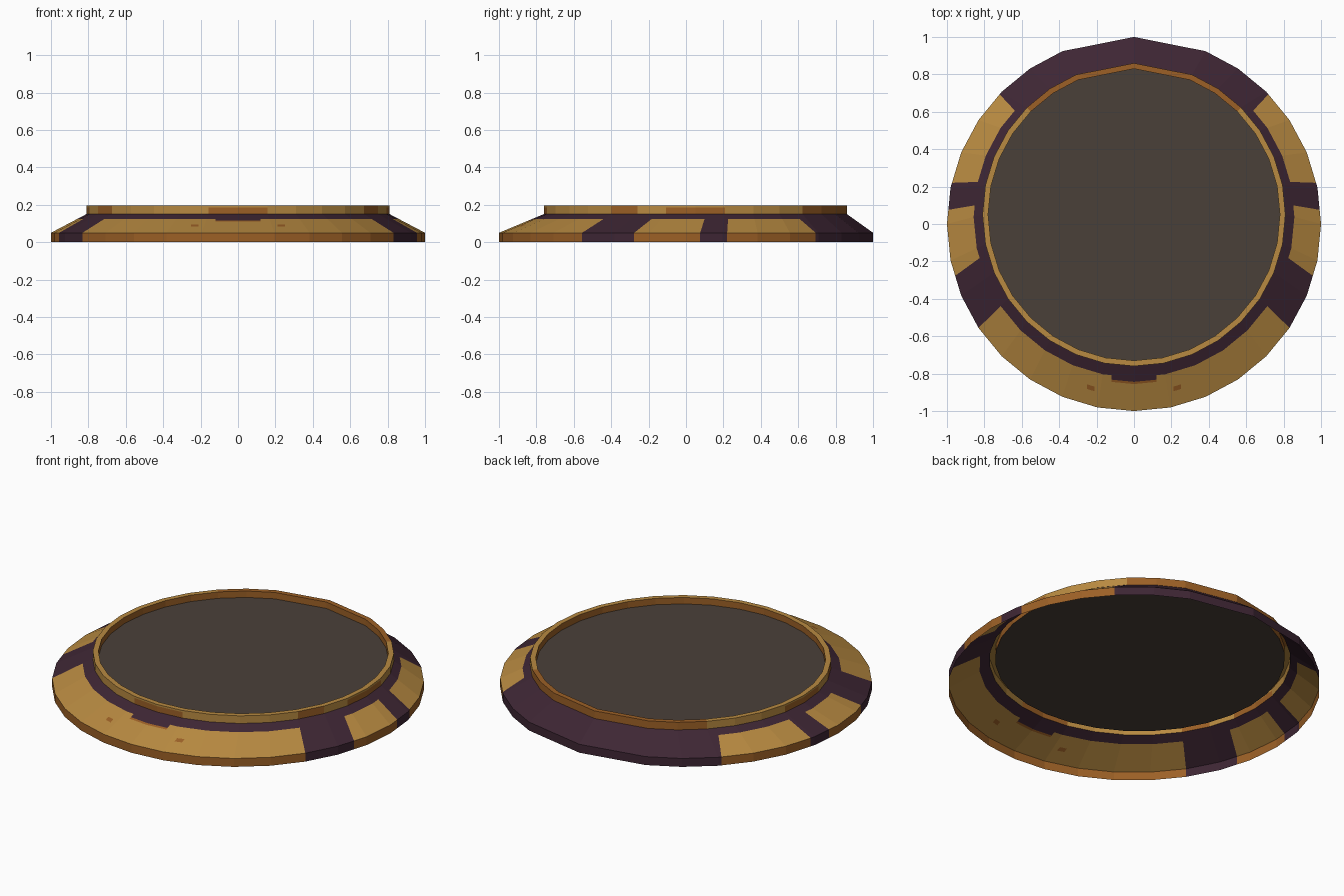
import bpy, bmesh, math
from mathutils import Vector

if "Cube" in bpy.data.objects:
    bpy.data.objects.remove(bpy.data.objects["Cube"])


def material(name, rgb):
    m = bpy.data.materials.new(name)
    lin = [(c / 255 / 12.92) if c <= 10 else ((c / 255 + 0.055) / 1.055) ** 2.4 for c in rgb]
    m.diffuse_color = (*lin, 1)
    m.use_nodes = True
    m.node_tree.nodes["Principled BSDF"].inputs["Base Color"].default_value = m.diffuse_color
    return m


GOLD = material("gold", (184, 138, 65))
BROWN = material("orange_brown", (156, 96, 38))
PURPLE = material("dark_purple", (62, 38, 52))
GREY = material("floor_grey", (74, 64, 57))

# 32-sided outline with two corners left out at the back
ANGLES = [math.radians(11.25 * i) for i in range(32) if i not in (7, 9)]


def loop(bm, r, z, cy):
    return [bm.verts.new((r * math.cos(a), cy + r * math.sin(a), z)) for a in ANGLES]


def shell(profile):
    """Sweep (radius, z, centre_y) points round the outline."""
    bm = bmesh.new()
    loops = [loop(bm, *p) for p in profile]
    n = len(ANGLES)
    for a, b in zip(loops, loops[1:]):
        for i in range(n):
            j = (i + 1) % n
            bm.faces.new((a[i], a[j], b[j], b[i]))
    return bm


def cut(bm, co, no, test):
    faces = [f for f in bm.faces if test(f.calc_center_median())]
    geom = set(faces)
    for f in faces:
        geom.update(f.edges)
        geom.update(f.verts)
    bmesh.ops.bisect_plane(bm, geom=list(geom), dist=1e-4, plane_co=co, plane_no=no)


def finish(bm, name, mats, rule):
    for f in bm.faces:
        f.normal_update()
        f.material_index = mats.index(rule(f))
    me = bpy.data.meshes.new(name)
    bm.to_mesh(me)
    bm.free()
    for m in mats:
        me.materials.append(m)
    ob = bpy.data.objects.new(name, me)
    bpy.context.collection.objects.link(ob)


# Sloped base skirt: panel borders on the right side, from front to back (inner, outer)
BORDERS = [((0.6735, -0.400), (0.8315, -0.5556)),
           ((0.85, -0.20), (0.96, -0.28)),
           ((0.85, 0.10), (0.997, 0.075)),
           ((0.84, 0.225), (0.975, 0.22)),
           ((0.65, 0.62), (0.72, 0.695))]
bm = shell([(1, 0, 0), (1, 0.05, 0), (0.81, 0.15, 0.05)])
cut(bm, (0, 0, 0.125), (0, 0, 1), lambda c: True)
for s in (-1, 1):
    for (ix, iy), (ox, oy) in BORDERS:
        mid = Vector((s * (ix + ox) / 2, (iy + oy) / 2, 0))
        cut(bm, mid, (-(oy - iy), s * (ox - ix), 0),
            lambda c: (c.xy - mid.xy).length < 0.35)
    # borders of the front notch and the small marks
    for x in (0.12, 0.21, 0.25):
        cut(bm, (s * x, 0, 0), (1, 0, 0), lambda c: c.y < -0.75 and c.z > 0.05)
for z in (0.115, 0.11, 0.093, 0.083):
    cut(bm, (0, 0, z), (0, 0, 1),
        lambda c: c.y < -0.7 and abs(c.x) < 0.25 and c.z > 0.05)


def skirt_rule(f):
    c = f.calc_center_median()
    x = abs(c.x)
    passed = sum((ox - ix) * (c.y - iy) - (oy - iy) * (x - ix) > 0
                 for (ix, iy), (ox, oy) in BORDERS)
    if passed % 2 or c.z > 0.125:
        return PURPLE
    if c.z < 0.05:
        return BROWN
    if c.y < -0.7:
        if x < 0.12 and c.z > 0.11:
            return PURPLE if c.z > 0.115 else BROWN
        if 0.21 < x < 0.25 and 0.083 < c.z < 0.093:
            return BROWN
    return GOLD


finish(bm, "base_skirt", [GOLD, BROWN, PURPLE], skirt_rule)

# Raised rim around the floor
bm = shell([(0.81, 0.15, 0.05), (0.81, 0.195, 0.05), (0.78, 0.195, 0.05), (0.78, 0.157, 0.05)])
cut(bm, (0, 0, 0.185), (0, 0, 1),
    lambda c: math.hypot(c.x, c.y - 0.05) > 0.797 and c.z < 0.19)


def rim_rule(f):
    c = f.calc_center_median()
    a = math.degrees(math.atan2(c.y - 0.05, abs(c.x)))
    outward = f.normal.x * c.x + f.normal.y * (c.y - 0.05)
    if a > 45 or outward < -0.1:
        return BROWN
    if outward > 0.1 and (-34 < a < -22 or (c.z < 0.185 and (abs(a) < 9 or a < -80))):
        return BROWN
    return GOLD


finish(bm, "raised_rim", [GOLD, BROWN], rim_rule)

# Flat floor inside the rim
bm = bmesh.new()
bm.faces.new(loop(bm, 0.78, 0.157, 0.05))
finish(bm, "floor_disc", [GREY], lambda f: GREY)
